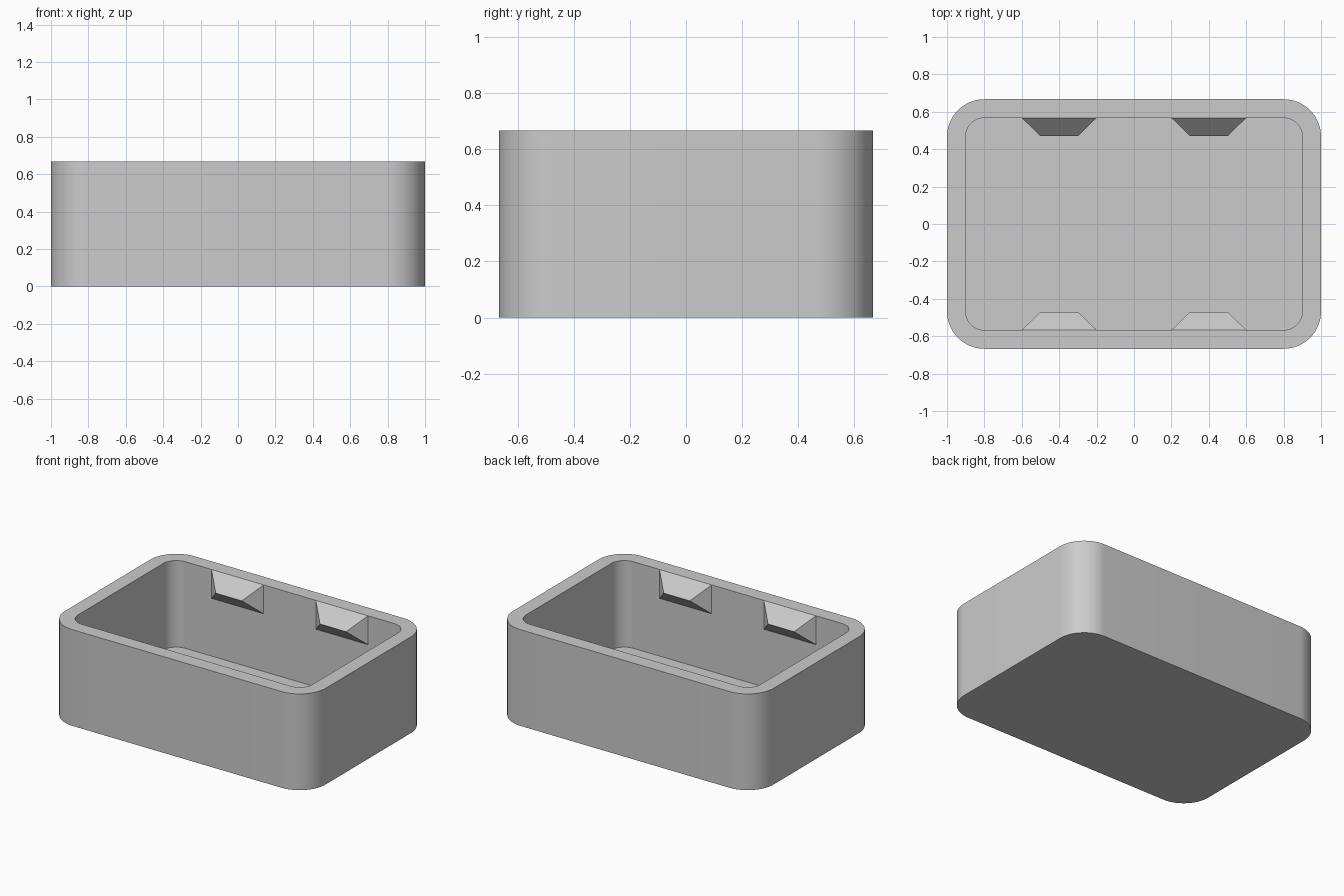
import bpy
import bmesh
import math

cube = bpy.data.objects.get("Cube")
if cube:
    bpy.data.objects.remove(cube, do_unlink=True)

HALF_X, HALF_Y, HEIGHT = 1.0, 0.667, 0.667
WALL, FLOOR, RADIUS = 0.1, 0.067, 0.2
CORNER_STEPS = 16

grey = bpy.data.materials.new("plain_grey")
grey.use_nodes = True
grey.diffuse_color = (0.6, 0.6, 0.6, 1)
grey.node_tree.nodes["Principled BSDF"].inputs["Base Color"].default_value = (0.6, 0.6, 0.6, 1)


def make_object(name, bm):
    bmesh.ops.recalc_face_normals(bm, faces=bm.faces[:])
    mesh = bpy.data.meshes.new(name)
    bm.to_mesh(mesh)
    bm.free()
    mesh.materials.append(grey)
    obj = bpy.data.objects.new(name, mesh)
    bpy.context.collection.objects.link(obj)
    return obj


def rounded_ring(bm, inset, z):
    """Rounded rectangle of vertices, inset evenly from the outer wall."""
    r = RADIUS - inset
    ring = []
    for corner, (sx, sy) in enumerate([(1, 1), (-1, 1), (-1, -1), (1, -1)]):
        for i in range(CORNER_STEPS + 1):
            a = math.pi / 2 * (corner + i / CORNER_STEPS)
            ring.append(bm.verts.new((sx * (HALF_X - RADIUS) + r * math.cos(a),
                                      sy * (HALF_Y - RADIUS) + r * math.sin(a), z)))
    return ring


# Open tray: underside, outer wall, rim, inner wall and floor
bm = bmesh.new()
rings = [rounded_ring(bm, inset, z) for inset, z in
         [(0, 0), (0, HEIGHT), (WALL, HEIGHT), (WALL, FLOOR)]]
for low, high in zip(rings, rings[1:]):
    for i in range(len(low)):
        j = (i + 1) % len(low)
        bm.faces.new((low[i], low[j], high[j], high[i]))
bm.faces.new(rings[0])
bm.faces.new(rings[-1])
tray = make_object("tray", bm)
bpy.ops.object.select_all(action="DESELECT")
tray.select_set(True)
bpy.context.view_layer.objects.active = tray
bpy.ops.object.shade_smooth_by_angle(angle=math.radians(30))


# Wedge-shaped clips on the inside of the long walls
def make_clip(name, x, side):
    wall_y = side * (HALF_Y - WALL)
    tip_y = wall_y - side * 0.097
    top, mid, low = HEIGHT, HEIGHT - 0.1, HEIGHT - 0.2
    bm = bmesh.new()
    tl, tr, br, bl, il, ir = [bm.verts.new(p) for p in (
        (x - 0.2, wall_y, top), (x + 0.2, wall_y, top),
        (x + 0.2, wall_y, low), (x - 0.2, wall_y, low),
        (x - 0.1, tip_y, mid), (x + 0.1, tip_y, mid))]
    for face in ((tl, tr, ir, il), (il, ir, br, bl), (tl, il, bl), (tr, br, ir), (tl, bl, br, tr)):
        bm.faces.new(face)
    make_object(name, bm)


for side, depth_name in ((-1, "front"), (1, "back")):
    for x, side_name in ((-0.4, "right"), (0.4, "left")):
        make_clip(f"{depth_name}_{side_name}_clip", x, side)
